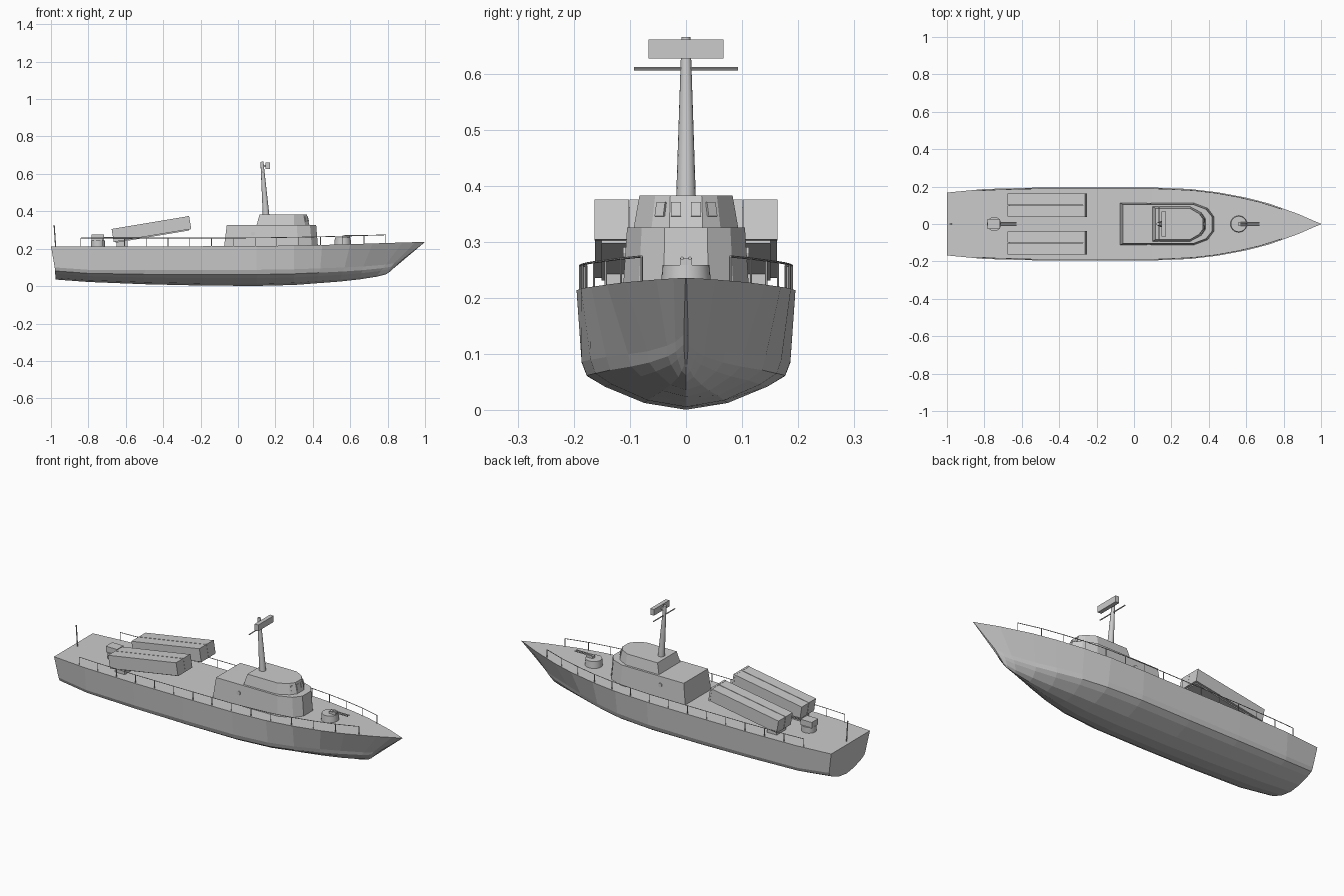
import bpy, bmesh, math
from mathutils import Vector, Matrix

if "Cube" in bpy.data.objects:
    bpy.data.objects.remove(bpy.data.objects["Cube"])


def mesh_object(name, verts, faces):
    me = bpy.data.meshes.new(name)
    bm = bmesh.new()
    vs = [bm.verts.new(v) for v in verts]
    for f in faces:
        bm.faces.new([vs[i] for i in f])
    bmesh.ops.remove_doubles(bm, verts=bm.verts, dist=1e-5)
    bmesh.ops.recalc_face_normals(bm, faces=bm.faces)
    bm.to_mesh(me)
    bm.free()
    ob = bpy.data.objects.new(name, me)
    bpy.context.collection.objects.link(ob)
    return ob


def loft(name, rings):
    """Skin closed rings of equal length and cap both ends."""
    n = len(rings[0])
    faces = [(r * n + i, r * n + (i + 1) % n, (r + 1) * n + (i + 1) % n, (r + 1) * n + i)
             for r in range(len(rings) - 1) for i in range(n)]
    faces += [tuple(range(n)), tuple(range((len(rings) - 1) * n, len(rings) * n))]
    return mesh_object(name, [p for r in rings for p in r], faces)


def box(name, center, size, rot=(0, 0, 0)):
    bpy.ops.mesh.primitive_cube_add(size=1, location=center, rotation=rot)
    ob = bpy.context.object
    ob.name = name
    ob.scale = size
    return ob


def rod(name, a, b, r1, r2=None, sides=8, smooth=False):
    a, b = Vector(a), Vector(b)
    d = b - a
    bpy.ops.mesh.primitive_cone_add(vertices=sides, radius1=r1, radius2=r1 if r2 is None else r2,
                                    depth=d.length, location=(a + b) / 2)
    ob = bpy.context.object
    ob.name = name
    ob.rotation_euler = d.to_track_quat('Z', 'Y').to_euler()
    if smooth:
        bpy.ops.object.shade_smooth_by_angle(angle=math.radians(35))
    return ob


def house(name, low, high, z0, z1):
    """Mirrored deckhouse outline, lofted from low to high."""
    ring = lambda half, z: [(x, y, z) for x, y in half] + [(x, -y, z) for x, y in reversed(half)]
    return loft(name, [ring(low, z0), ring(high, z1)])


# Hull stations: deck x, half beam, z | chine x, half beam, z | keel x, z
stations = [
    (-1.0, .168, .213, -.98, .158, .10, -.975, .035),
    (-.8, .187, .213, -.8, .177, .087, -.8, .022),
    (-.5, .195, .213, -.5, .184, .085, -.5, .010),
    (-.2, .195, .213, -.2, .186, .085, -.2, .003),
    (.1, .195, .214, .1, .186, .087, .1, .001),
    (.3, .187, .217, .3, .170, .090, .3, .006),
    (.45, .169, .220, .44, .142, .095, .42, .015),
    (.6, .141, .224, .57, .103, .10, .54, .024),
    (.72, .110, .228, .67, .069, .105, .65, .036),
    (.88, .053, .233, .79, .034, .115, .74, .050),
    (.95, .022, .235, .835, .019, .122, .79, .062),
    (1.0, .001, .236, .87, .004, .135, .81, .075),
]
bilge = [(1, 1), (.95, .71), (.78, .48), (.4, .14)]   # fractions of chine beam / height
rings = []
for xd, yd, zd, xc, yc, zc, xk, zk in stations:
    half = [(xd, yd, zd)]
    for fy, fz in bilge:
        half.append((xk + (xc - xk) * fz, yc * fy, zk + (zc - zk) * fz))
    rings.append(half + [(xk, 0, zk)] + [(x, -y, z) for x, y, z in reversed(half)])
loft("hull", rings)


def deck(x):
    """Deck half beam and height at x."""
    for a, b in zip(stations, stations[1:]):
        if x <= b[0]:
            t = (x - a[0]) / (b[0] - a[0])
            return a[1] + t * (b[1] - a[1]), a[2] + t * (b[2] - a[2])


# Railings along both deck edges
for s in (-1, 1):
    prev = None
    for i in range(15):
        x = -.84 + i * 1.63 / 14
        y, z = deck(x)
        y = s * (y - .006)
        top = (x, y, z + .044)
        rod("rail_post", (x, y, z - .004), top, .002, sides=6)
        if prev:
            rod("rail_wire", prev, top, .002, sides=6)
        prev = top

# Deckhouse and bridge
house("deckhouse",
      [(-.075, .113), (.32, .113), (.395, .085), (.428, .04)],
      [(-.06, .105), (.315, .105), (.385, .079), (.418, .038)], .205, .326)
house("bridge",
      [(.098, .094), (.30, .094), (.36, .062), (.383, .03)],
      [(.115, .083), (.30, .083), (.348, .055), (.368, .028)], .32, .383)
for s in (-1, 1):
    box("bridge_window", (.374, s * .018, .358), (.006, .018, .026), (0, math.radians(-13), 0))
    box("bridge_window", (.364, s * .045, .358), (.006, .019, .026),
        (0, math.radians(-13), s * math.radians(36)))
    rod("porthole", (.08, s * .105, .28), (.08, s * .112, .28), .011, sides=12)

# Mast, yard and radar
rod("mast", (.15, 0, .38), (.128, 0, .665), .0175, .008, 16, True)
rod("yard", (.133, -.093, .609), (.133, .093, .609), .003)
box("radar_bracket", (.142, 0, .643), (.03, .012, .010))
box("radar", (.159, 0, .644), (.022, .134, .034))

# Missile launchers: two pairs of tilted canisters with lids and rails
tilt = Matrix.Translation((-.465, 0, .305)) @ Matrix.Rotation(math.radians(-9.5), 4, 'Y')


def tilted(name, center, size):
    return box(name, tilt @ Vector(center), size, (0, math.radians(-9.5), 0))


for s in (-1, 1):
    for y in (.0695, .1325):
        tilted("launch_canister", (0, s * y, 0), (.416, .060, .070))
        tilted("canister_lid", (.207, s * y, 0), (.010, .062, .072))
    tilted("canister_spine", (0, s * .101, -.003), (.40, .006, .056))
    tilted("launch_rail", (0, s * .101, -.038), (.40, .10, .006))
    box("launcher_foot", (-.62, s * .101, .226), (.06, .08, .036))

# Forward gun
rod("fore_turret", (.56, 0, .218), (.56, 0, .259), .045, .042, 24, True)
box("fore_gun_mount", (.58, 0, .264), (.04, .022, .014))
# Aft gun
rod("aft_turret_base", (-.748, 0, .208), (-.748, 0, .245), .038, sides=20, smooth=True)
box("aft_gun_house", (-.75, 0, .259), (.068, .056, .032))
for s in (-1, 1):
    rod("fore_barrel", (.57, s * .007, .271), (.672, s * .007, .271), .003)
    rod("aft_barrel", (-.72, s * .007, .26), (-.628, s * .007, .26), .003)

# Stern flagstaff
rod("flagstaff", (-.975, 0, .208), (-.983, 0, .326), .003)
